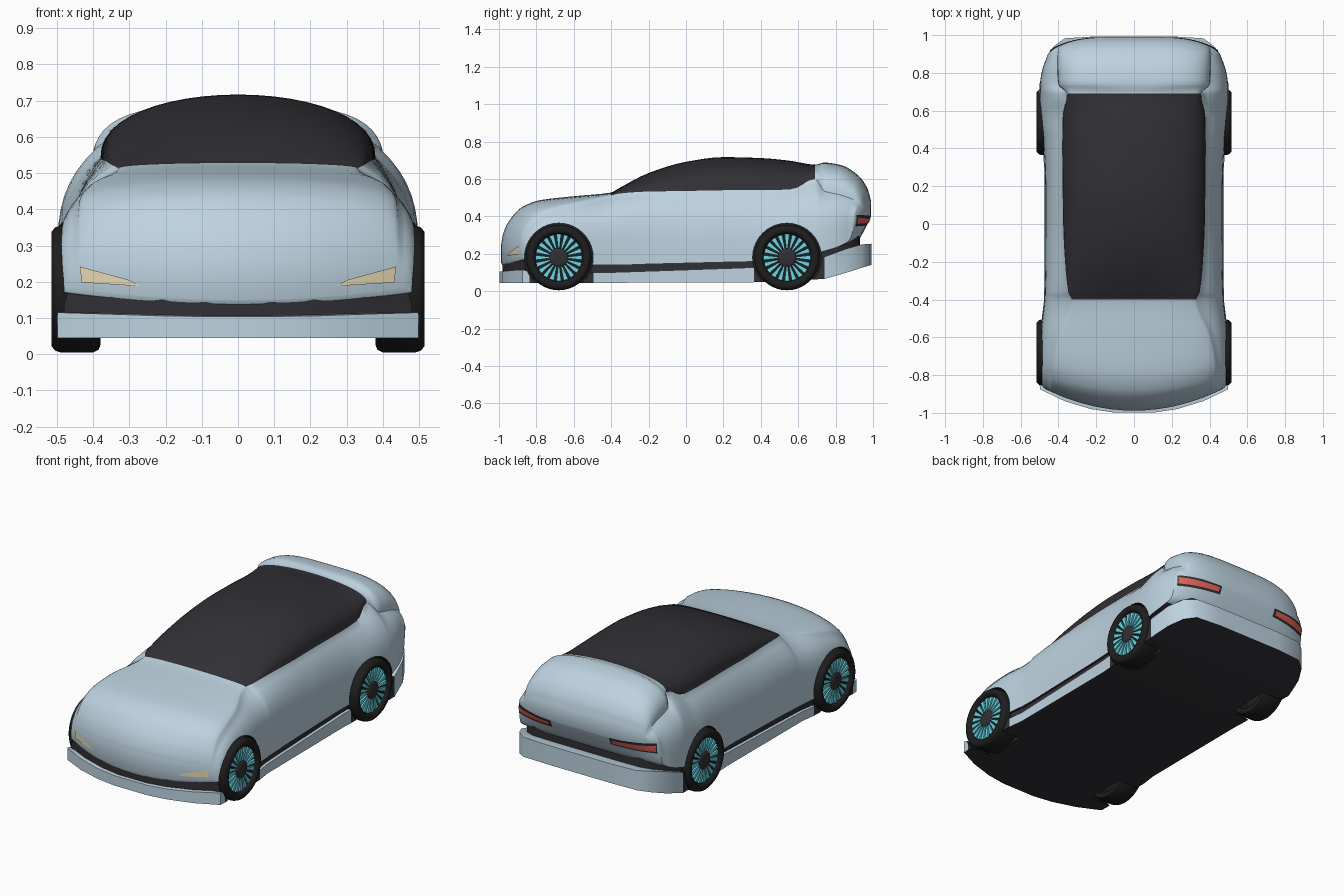
import bpy, bmesh, math
from mathutils import Vector
from mathutils.bvhtree import BVHTree

cube = bpy.data.objects.get("Cube")
if cube:
    bpy.data.objects.remove(cube, do_unlink=True)


def material(name, r, g, b, rough=0.5):
    m = bpy.data.materials.new(name)
    m.diffuse_color = (r, g, b, 1)
    m.use_nodes = True
    shader = next(n for n in m.node_tree.nodes if n.type == 'BSDF_PRINCIPLED')
    shader.inputs["Base Color"].default_value = (r, g, b, 1)
    shader.inputs["Roughness"].default_value = rough
    return m


paint = material("pale_blue_paint", .51, .65, .745)
dark = material("dark_glass_and_trim", .03, .03, .036)
rubber = material("black_rubber", .013, .013, .014)
teal = material("teal_spokes", .16, .74, .85)
cream = material("cream_headlight", .80, .69, .44)
red = material("red_tail_light", .82, .13, .11)
SHELL = (paint, dark, rubber)
PAINT, DARK, RUBBER = range(len(SHELL))


def finish(name, bm, mats, angle=40):
    """Turn a bmesh into a smooth-shaded object with sharp edges kept."""
    mesh = bpy.data.meshes.new(name)
    bm.to_mesh(mesh)
    bm.free()
    for m in mats:
        mesh.materials.append(m)
    ob = bpy.data.objects.new(name, mesh)
    bpy.context.scene.collection.objects.link(ob)
    shade(ob, angle)
    return ob


def shade(ob, angle):
    bpy.ops.object.select_all(action='DESELECT')
    ob.select_set(True)
    bpy.context.view_layer.objects.active = ob
    bpy.ops.object.shade_smooth_by_angle(angle=math.radians(angle))


def clamp(v):
    return min(1, max(0, v))


def flat_cap(bm, ring, mat):
    bm.faces.new(ring).material_index = mat


def loft(bm, rings, rule=lambda i, j: 0, cap=flat_cap, cap_mat=0):
    """Skin closed rings of equal length and cap both ends."""
    vs = [[bm.verts.new(p) for p in ring] for ring in rings]
    n = len(vs[0])
    for i in range(len(vs) - 1):
        for j in range(n):
            k = (j + 1) % n
            f = bm.faces.new((vs[i][j], vs[i][k], vs[i + 1][k], vs[i + 1][j]))
            f.material_index = rule(i, j)
    cap(bm, vs[0], cap_mat)
    cap(bm, vs[-1], cap_mat)
    bmesh.ops.recalc_face_normals(bm, faces=bm.faces)


def curve_at(knots, col, y):
    """Monotone cubic reading of one column of a table against its first."""
    slope = [(b[col] - a[col]) / (b[0] - a[0]) for a, b in zip(knots, knots[1:])]

    def tangent(i):
        if i == 0 or i == len(knots) - 1:
            return slope[max(0, i - 1)]
        a, b = slope[i - 1], slope[i]
        return 2 * a * b / (a + b) if a * b > 0 else 0

    i = max(k for k in range(len(slope)) if k == 0 or knots[k][0] <= y + 1e-6)
    h = knots[i + 1][0] - knots[i][0]
    t = clamp((y - knots[i][0]) / h)
    return ((1 + 2 * t) * (1 - t) ** 2 * knots[i][col] + t * t * (3 - 2 * t) * knots[i + 1][col]
            + h * t * (1 - t) ** 2 * tangent(i) - h * t * t * (1 - t) * tangent(i + 1))


# Body stations: y, roof or hood height, belt height, belt half width, half width, bottom
STATIONS = [
    (-.988, .25, .23, .445, .465, .19), (-.98, .3, .26, .45, .48, .175),
    (-.95, .37, .31, .448, .49, .17), (-.88, .448, .37, .445, .498, .168),
    (-.78, .487, .415, .44, .5, .16), (-.6, .508, .46, .41, .495, .145),
    (-.4, .528, .512, .33, .475, .14), (-.36, .55, .522, .348, .473, .14),
    (-.2, .632, .533, .365, .47, .145),
    (0, .692, .536, .375, .47, .15), (.2, .717, .54, .378, .47, .155),
    (.4, .712, .54, .38, .478, .16), (.56, .697, .545, .378, .497, .18),
    (.69, .677, .6, .355, .5, .2), (.74, .688, .535, .4, .498, .215),
    (.83, .674, .515, .405, .485, .24), (.92, .62, .49, .405, .465, .275),
    (.97, .55, .465, .4, .455, .36), (.99, .48, .44, .39, .43, .405)]
SIDE_ROWS, DOME_ROWS, SPLIT = 10, 12, 4
BELT_ROW = DOME_ROWS + SIDE_ROWS
SEGMENTS = 2 * (BELT_ROW + DOME_ROWS)


def body_ring(y):
    top, belt, belt_x, wide, low = (curve_at(STATIONS, c, y) for c in range(1, 6))
    boxy = clamp((y - .69) / .05)
    fullness = 3.6 + 1.6 * clamp(-y / .4) + .8 * boxy
    angles = [math.pi / 2 * s / DOME_ROWS for s in range(DOME_ROWS)]
    across = [math.cos(a) ** (1 - .45 * boxy) for a in angles] + [0]
    # floor from the centre outward, flank up to the belt, dome back to the centre
    half = [(wide * r, low, 1) for r in across[:0:-1]]
    for s in range(SIDE_ROWS + 1):
        t = (s / SIDE_ROWS) ** .7
        half.append((belt_x + (wide - belt_x) * (1 - t ** fullness), low + (belt - low) * t, 1 - t))
    for a, r in zip(angles[1:] + [math.pi / 2], across[1:]):
        half.append((belt_x * r, belt + (top - belt) * math.sin(a) ** .85, 0))
    # bow the nose and tail in plan, and sag the lower edge of the nose
    nose = max(0, (-.5 - y) / .49) ** 2
    tail = max(0, (y - .75) / .24) ** 2
    right = []
    for x, z, sag in half:
        bow = (x / .5) ** 2
        right.append((x, y + .13 * nose * bow - .12 * tail * bow ** 2, z - .04 * nose * sag * (1 - bow)))
    return right + [(-x, py, z) for x, py, z in right[-2:0:-1]]


def body_cap(bm, ring, mat):
    """Close a bowed end with upright strips that follow its curve in plan."""
    crown = BELT_ROW + DOME_ROWS
    for side in (1, -1):
        for k in range(DOME_ROWS):
            strip = dict.fromkeys(side * i % SEGMENTS for i in (k, k + 1, crown - k - 1, crown - k))
            flat_cap(bm, [ring[i] for i in strip], mat)
        flat_cap(bm, [ring[side * i % SEGMENTS] for i in range(DOME_ROWS, BELT_ROW + 1)], mat)


ys = [a[0] + (b[0] - a[0]) * s / SPLIT for a, b in zip(STATIONS, STATIONS[1:]) for s in range(SPLIT)]
ys.append(STATIONS[-1][0])


def body_rule(i, j):
    mid = (ys[i] + ys[i + 1]) / 2
    row = min(j, SEGMENTS - 1 - j)
    glass = row >= BELT_ROW and -.4 < mid < .69
    return DARK if glass or (row < DOME_ROWS and abs(mid) < .88) else PAINT


bm = bmesh.new()
loft(bm, [body_ring(y) for y in ys], body_rule, body_cap, PAINT)
surface = BVHTree.FromBMesh(bm)
body = finish("body_shell", bm, SHELL)

# Plan outline shared by the dark trim and the painted skirt: half width, y
PLAN = [(.1, -.99), (.22, -.972), (.36, -.93), (.49, -.868), (.492, -.83), (.48, -.49),
        (.468, -.4), (.468, .3), (.472, .36), (.492, .735), (.465, .85), (.42, .93), (.36, .975), (.2, .985)]
# Heights along the car: y, skirt bottom, skirt top, trim top
LEVELS = [(-1, .045, .103, .175), (-.87, .045, .115, .185), (-.8, .045, .1, .18), (-.5, .045, .1, .16),
          (.36, .048, .128, .18), (.7, .06, .175, .225), (.78, .078, .2, .25), (.93, .125, .25, .29),
          (1, .145, .255, .3)]


def slab(name, grow, tuck, low_col, high_col, lift, side):
    """A closed plate following the plan; dark beneath and beside the wheels."""
    rings = []
    for x, y in PLAN:
        lo = curve_at(LEVELS, low_col, y) + lift
        hi = curve_at(LEVELS, high_col, y)
        x, y = x + grow, y * (1 + grow) - tuck * clamp((y - .8) / .19)
        rings.append([(x, y, lo), (x, y, hi), (-x, y, hi), (-x, y, lo)])

    def rule(i, j):
        mid = (PLAN[i][1] + PLAN[i + 1][1]) / 2
        by_wheel = any(abs(mid - y) < .1 for y in AXLES.values())
        return DARK if j == 3 or by_wheel else side

    bm = bmesh.new()
    loft(bm, rings, rule, cap_mat=side)
    return finish(name, bm, SHELL)


AXLES = {"front": -.68, "rear": .54}
HUB_Z = .18
trim = slab("lower_trim_band", -.01, .045, 1, 3, .008, DARK)
skirt = slab("bumper_and_sill_skirt", .008, 0, 1, 2, 0, PAINT)


# Wheels and wheel wells
def spin(bm, profile, side, y, steps=40, mat=0):
    """Turn an (x, radius) profile about a wheel axle."""
    rings = [[(side * x, y + r * math.cos(a), HUB_Z + r * math.sin(a))
              for a in (math.tau * k / steps for k in range(steps))] for x, r in profile]
    loft(bm, rings, lambda i, j: mat, cap_mat=mat)


TYRE = [(.488, .126), (.505, .13), (.515, .142), (.515, .158), (.505, .17), (.49, .175),
        (.4, .175), (.385, .168), (.38, .155), (.385, .14), (.465, .13)]
HUB = [(.485, .052), (.5, .05), (.507, .04), (.507, .025)]
SPOKES = 20

wells = bmesh.new()
for end, y in AXLES.items():
    for label, side in (("left", 1), ("right", -1)):
        spin(wells, [(.36, .184), (.65, .184)], side, y, mat=RUBBER)
        bm = bmesh.new()
        spin(bm, TYRE, side, y)
        finish(f"{end}_{label}_tyre", bm, [rubber])
        bm = bmesh.new()
        spin(bm, HUB, side, y)
        finish(f"{end}_{label}_hub", bm, [dark])
        bm = bmesh.new()
        for k in range(SPOKES):
            a = math.tau * k / SPOKES
            out, across = Vector((0, math.cos(a), math.sin(a))), Vector((0, -math.sin(a), math.cos(a)))
            rings = [[Vector((side * x, y, HUB_Z)) + out * r + across * w
                      for r, w in ((.05, -.004), (.125, -.0125), (.125, .0125), (.05, .004))]
                     for x in (.487, .499)]
            loft(bm, rings)
        finish(f"{end}_{label}_spokes", bm, [teal])

cutter = finish("wheel_well_cutter", wells, SHELL)
cutter.hide_render = True
for ob in (body, trim, skirt):
    mod = ob.modifiers.new("wheel_wells", 'BOOLEAN')
    mod.operation, mod.solver, mod.object = 'DIFFERENCE', 'EXACT', cutter
    bpy.context.view_layer.objects.active = ob
    bpy.ops.object.modifier_apply(modifier=mod.name)
    shade(ob, 60)
bpy.data.objects.remove(cutter, do_unlink=True)


def lamp(name, corners, facing, offset, mat, nu=12, nv=4):
    """Thin plates laid on the body, one per side, from four (x, z) corners."""
    a, b, c, d = (Vector(p) for p in corners)
    for label, side in (("left", 1), ("right", -1)):
        bm = bmesh.new()
        grid = []
        for u in range(nu + 1):
            for v in range(nv + 1):
                p = a.lerp(b, u / nu).lerp(d.lerp(c, u / nu), v / nv)
                start = Vector((side * p.x, 2 * facing, p.y))
                hit, normal, _, _ = surface.ray_cast(start, Vector((0, -facing, 0)))
                grid.append(bm.verts.new(hit + normal * offset))
        for u in range(nu):
            for v in range(nv):
                k = u * (nv + 1) + v
                f = bm.faces.new((grid[k], grid[k + nv + 1], grid[k + nv + 2], grid[k + 1]))
                f.normal_update()
                if f.normal.y * facing < 0:
                    f.normal_flip()
        finish(f"{label}_{name}", bm, [mat], 60)


lamp("headlight", [(.27, .188), (.43, .198), (.435, .242), (.3, .205)], -1, .004, cream)
lamp("tail_light_frame", [(.19, .358), (.447, .347), (.447, .408), (.19, .402)], 1, .003, dark)
lamp("tail_light", [(.205, .369), (.442, .359), (.442, .396), (.205, .392)], 1, .007, red)
